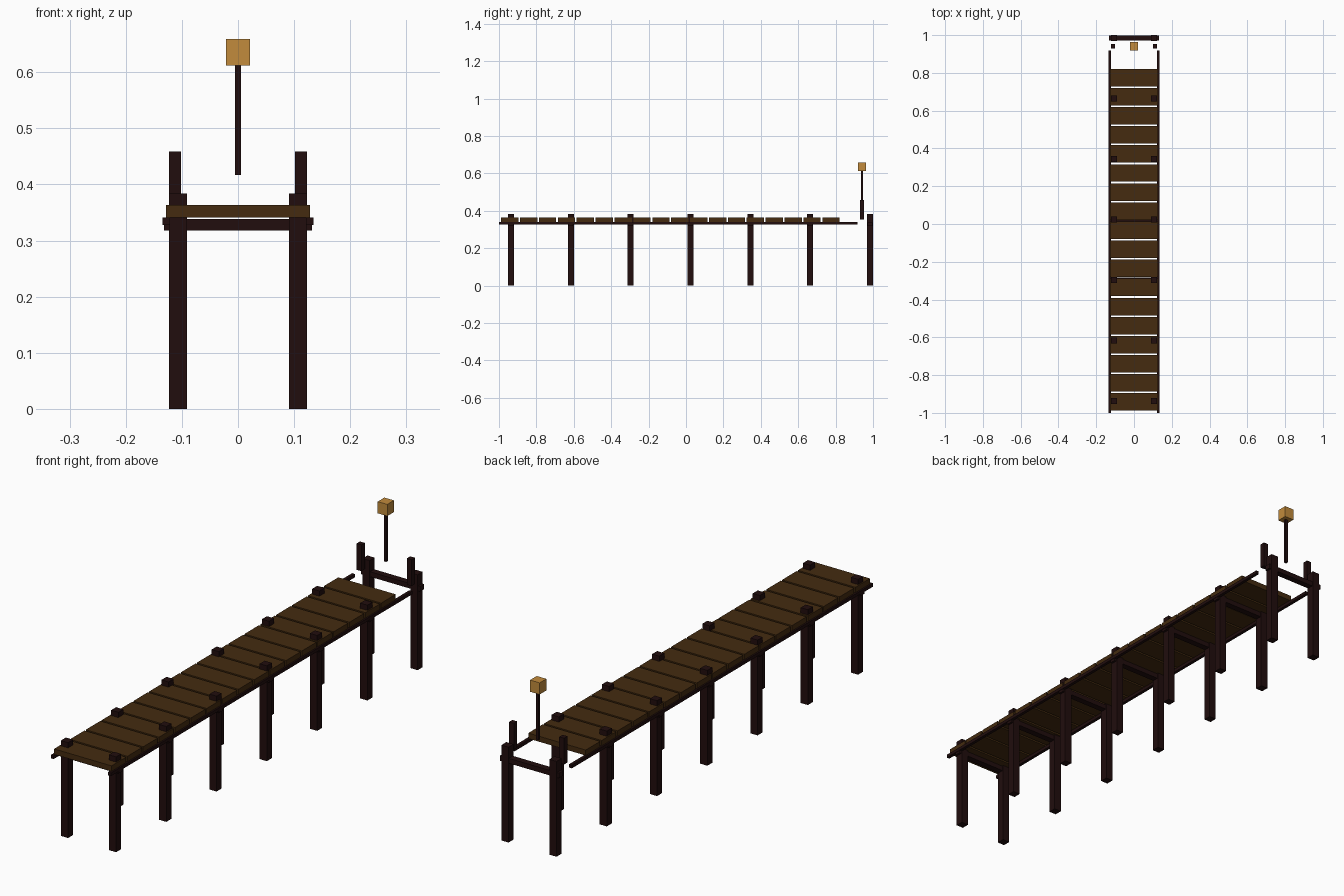
import bpy

cube = bpy.data.objects.get("Cube")
if cube:
    bpy.data.objects.remove(cube, do_unlink=True)


def material(name, rgb):
    m = bpy.data.materials.new(name)
    m.use_nodes = True
    m.diffuse_color = (*rgb, 1)
    m.node_tree.nodes["Principled BSDF"].inputs["Base Color"].default_value = (*rgb, 1)
    return m


plank_wood = material("brown plank wood", (0.058, 0.024, 0.005))
dark_wood = material("dark post wood", (0.015, 0.004, 0.004))
lamp_glow = material("amber lamp", (0.54, 0.26, 0.045))


def box(name, x, y, z, mat):
    """Box spanning the (low, high) range on each axis."""
    bpy.ops.mesh.primitive_cube_add(size=1, location=[sum(r) / 2 for r in (x, y, z)])
    ob = bpy.context.object
    ob.name = name
    ob.scale = [r[1] - r[0] for r in (x, y, z)]
    bpy.ops.object.transform_apply(location=False, rotation=False, scale=True)
    ob.data.materials.append(mat)
    return ob


def around(centre, half):
    return (centre - half, centre + half)


# Deck planks
for i in range(18):
    box("deck_plank", around(0, 0.128), around(-0.942 + 0.101 * i, 0.0462),
        (0.341, 0.363), plank_wood)

# Post pairs, each joined by a cross beam
for i in range(7):
    y = -0.936 + 0.32 * i
    for side in (-1, 1):
        box("support_post", around(side * 0.107, 0.016), around(y, 0.016),
            (0, 0.384), dark_wood)
    box("cross_beam", around(0, 0.132), around(y, 0.013), (0.318, 0.338), dark_wood)

# Long side rails under the deck, and short mooring posts at the far end
for side in (-1, 1):
    box("side_rail", around(side * 0.128, 0.0064), (-1, 0.918), (0.328, 0.341), dark_wood)
    box("mooring_post", around(side * 0.112, 0.0107), around(0.941, 0.0107),
        (0.353, 0.459), dark_wood)

# Lamp on its pole
box("lamp_pole", around(0, 0.0054), around(0.941, 0.0054), (0.417, 0.612), dark_wood)
box("lamp", around(0, 0.0213), around(0.941, 0.0213), (0.612, 0.659), lamp_glow)
